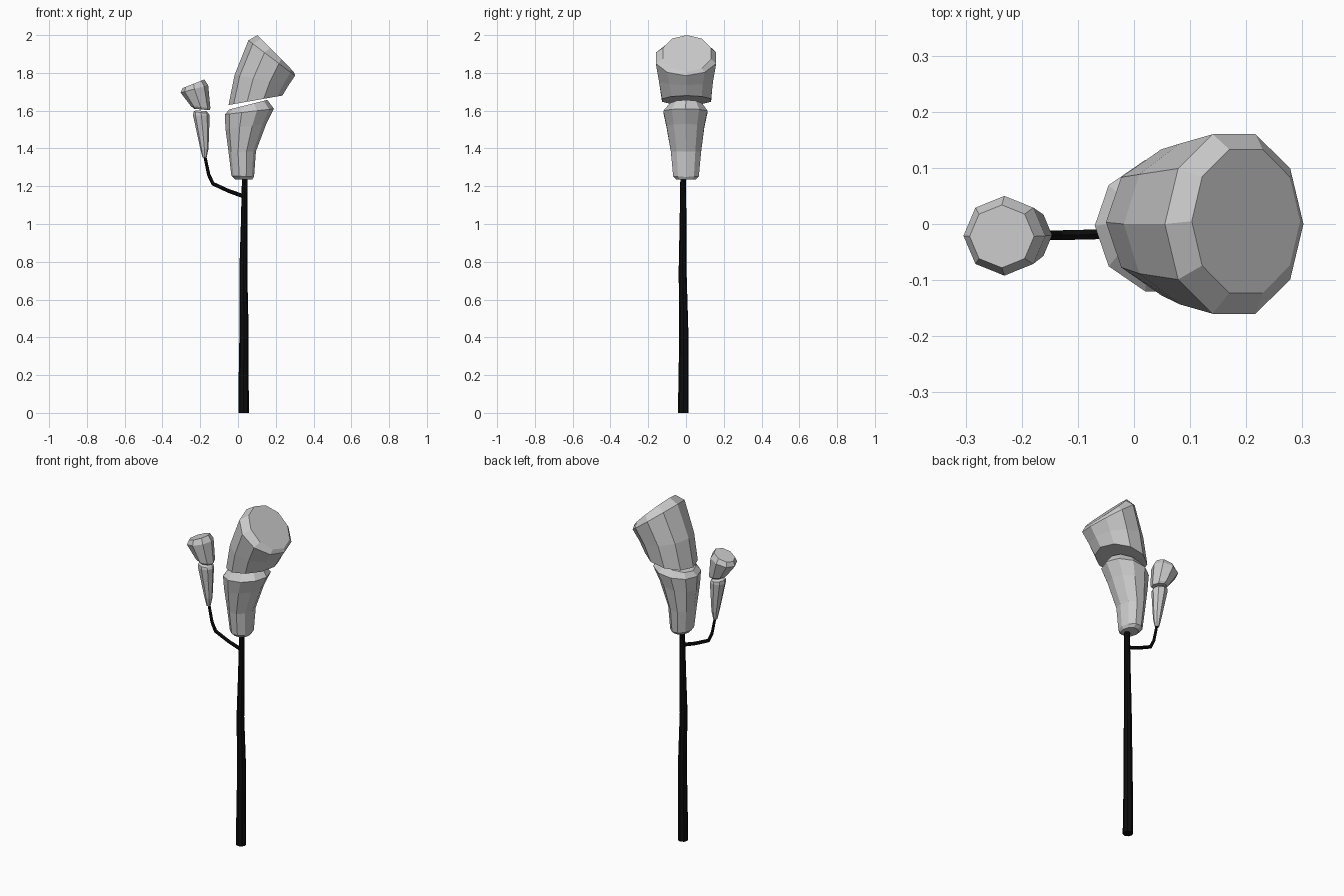
import bpy, bmesh, math
from mathutils import Vector

black = bpy.data.materials.new("black_stem")
black.diffuse_color = (0.004, 0.004, 0.004, 1)


def finish(name, rings, mat=None):
    """Skin a list of vertex rings into a closed flat-shaded solid."""
    bm = bmesh.new()
    vr = [[bm.verts.new(p) for p in r] for r in rings]
    n = len(vr[0])
    for a, b in zip(vr, vr[1:]):
        for i in range(n):
            j = (i + 1) % n
            bm.faces.new((a[i], a[j], b[j], b[i]))
    bm.faces.new(vr[0][::-1])
    bm.faces.new(vr[-1])
    bmesh.ops.recalc_face_normals(bm, faces=bm.faces)
    me = bpy.data.meshes.new(name)
    bm.to_mesh(me)
    bm.free()
    ob = bpy.data.objects.new(name, me)
    bpy.context.collection.objects.link(ob)
    if mat:
        me.materials.append(mat)
    return ob


def bulb(name, sections, sides):
    """Each section: left x, left z, right x, right z, y centre, y half width."""
    angles = [2 * math.pi * i / sides for i in range(sides)]
    top = max(math.sin(a) for a in angles)
    rings = []
    for xl, zl, xr, zr, yc, hy in sections:
        mid = Vector(((xl + xr) / 2, yc, (zl + zr) / 2))
        u = Vector(((xr - xl) / 2, 0, (zr - zl) / 2))
        rings.append([mid + u * math.cos(a) + Vector((0, hy / top * math.sin(a), 0))
                      for a in angles])
    return finish(name, rings)


def tube(name, path, sides):
    """Tapered tube; each path point: x, y, z, radius."""
    pts = [Vector(p[:3]) for p in path]
    rings = []
    for i, p in enumerate(pts):
        t = (pts[min(i + 1, len(pts) - 1)] - pts[max(i - 1, 0)]).normalized()
        if i == 0 and abs(t.z) > 0.9:
            t = Vector((0, 0, 1))
        v = Vector((0, 1, 0))
        v = (v - t * v.dot(t)).normalized()
        u = v.cross(t)
        r = path[i][3]
        rings.append([p + r * (u * math.cos(a) + v * math.sin(a))
                      for a in (2 * math.pi * k / sides for k in range(sides))])
    return finish(name, rings, black)


# Main stem and side branch
tube("main_stem", [(0.03, -0.015, 0, 0.028), (0.03, -0.013, 0.22, 0.026),
                   (0.032, -0.012, 0.45, 0.024), (0.028, -0.018, 0.75, 0.021),
                   (0.033, -0.016, 1.0, 0.018), (0.036, -0.015, 1.25, 0.015)], 8)
tube("side_branch", [(0.035, -0.015, 1.145, 0.011), (-0.05, -0.018, 1.175, 0.010),
                     (-0.132, -0.02, 1.213, 0.010), (-0.155, -0.02, 1.26, 0.009),
                     (-0.178, -0.02, 1.37, 0.008)], 6)

# Large bud: lower cup and tilted upper head
bulb("large_cup", [(-0.015, 1.235, 0.075, 1.235, 0, 0.05),
                   (-0.035, 1.255, 0.085, 1.25, 0, 0.068),
                   (-0.05, 1.38, 0.095, 1.385, 0, 0.08),
                   (-0.066, 1.50, 0.15, 1.53, -0.003, 0.10),
                   (-0.07, 1.58, 0.19, 1.61, -0.003, 0.117),
                   (-0.045, 1.607, 0.155, 1.657, 0, 0.085)], 10)
bulb("large_head", [(-0.05, 1.63, 0.235, 1.68, 0.003, 0.13),
                    (-0.018, 1.79, 0.268, 1.735, 0, 0.143),
                    (0.055, 1.972, 0.302, 1.785, 0, 0.16),
                    (0.103, 2.0, 0.296, 1.805, 0.005, 0.128)], 10)

# Small bud: lower cup and tilted upper head
bulb("small_cup", [(-0.188, 1.352, -0.166, 1.352, -0.02, 0.012),
                   (-0.20, 1.40, -0.156, 1.40, -0.02, 0.022),
                   (-0.238, 1.575, -0.15, 1.575, -0.02, 0.043),
                   (-0.236, 1.595, -0.156, 1.585, -0.02, 0.041),
                   (-0.222, 1.602, -0.168, 1.597, -0.02, 0.028)], 8)
bulb("small_head", [(-0.232, 1.61, -0.15, 1.602, -0.02, 0.042),
                    (-0.25, 1.625, -0.146, 1.613, -0.02, 0.052),
                    (-0.304, 1.695, -0.158, 1.735, -0.021, 0.071),
                    (-0.293, 1.72, -0.178, 1.765, -0.022, 0.056)], 8)
